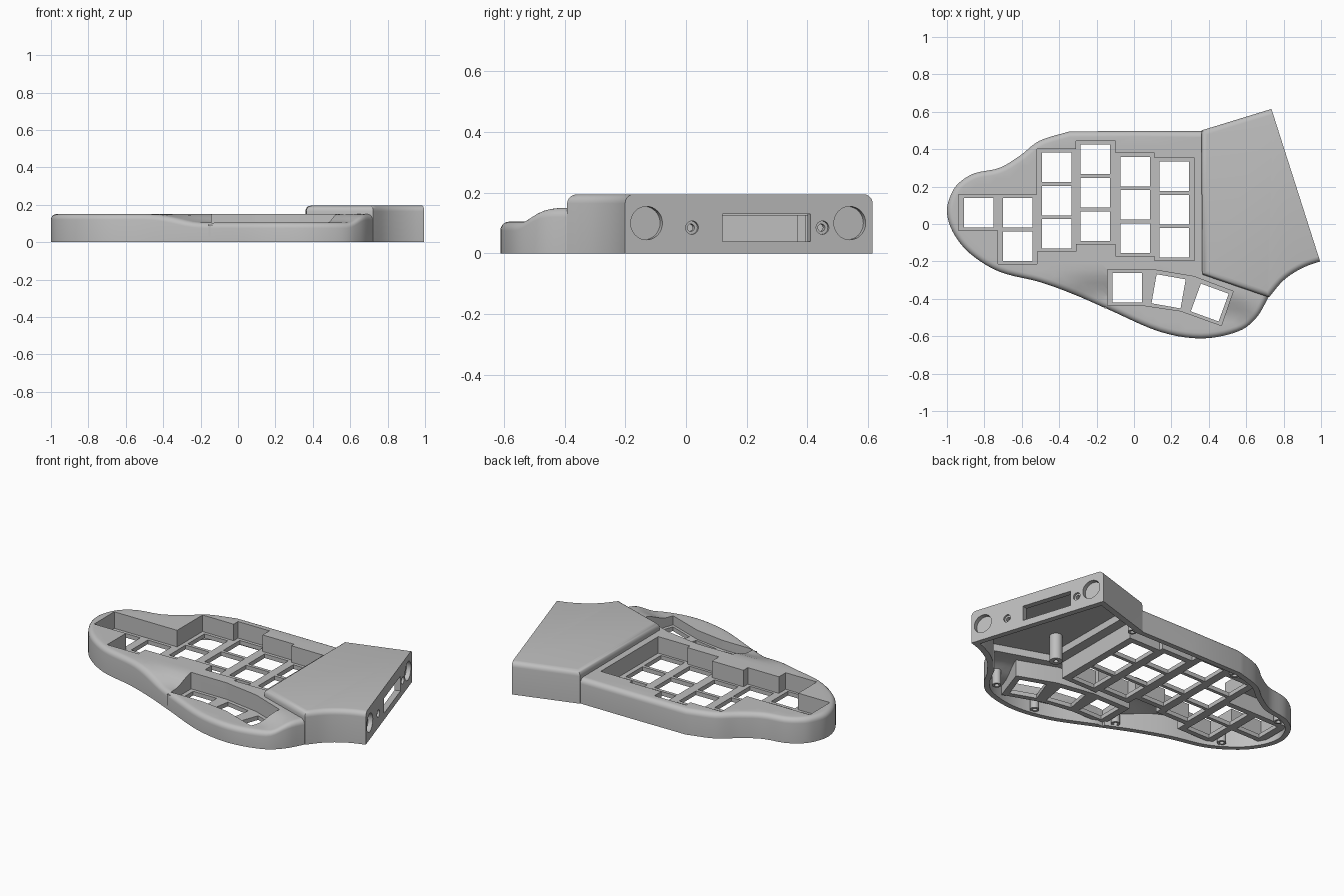
import bpy, bmesh, math
from mathutils import Vector, Matrix
from mathutils.geometry import delaunay_2d_cdt

if "Cube" in bpy.data.objects:
    bpy.data.objects.remove(bpy.data.objects["Cube"])

grey = bpy.data.materials.new("matte_grey")
grey.use_nodes = True
grey.diffuse_color = (0.52, 0.52, 0.52, 1)
grey.node_tree.nodes["Principled BSDF"].inputs["Base Color"].default_value = (0.52, 0.52, 0.52, 1)


def smooth(t):
    t = min(max(t, 0), 1)
    return t * t * (3 - 2 * t)


# Height of the case top: flat, with a scooped thumb area
def case_top(x, y):
    edge = -0.24 - 0.28 * max(0, x - 0.1)
    dip = smooth((x + 0.52) / 0.34) * smooth((0.71 - x) / 0.13) * smooth((edge - y) / 0.16)
    return 0.15 - 0.045 * dip


def new_object(name, bm):
    bmesh.ops.recalc_face_normals(bm, faces=bm.faces)
    mesh = bpy.data.meshes.new(name)
    bm.to_mesh(mesh)
    bm.free()
    mesh.materials.append(grey)
    obj = bpy.data.objects.new(name, mesh)
    bpy.context.collection.objects.link(obj)
    return obj


def curve_points(points, steps):
    """Catmull-Rom curve through the points."""
    p = [Vector(q) for q in points]
    p = [2 * p[0] - p[1]] + p + [2 * p[-1] - p[-2]]
    out = []
    for a, b, c, d in zip(p, p[1:], p[2:], p[3:]):
        for i in range(steps):
            t = i / steps
            out.append(0.5 * (2 * b + (c - a) * t + (2 * a - 5 * b + 4 * c - d) * t * t
                              + (3 * b - a - 3 * c + d) * t ** 3))
    return out + [p[-2]]


def inset(poly, d):
    """Move a clockwise outline inward by d (outward if negative)."""
    out = []
    for i, p in enumerate(poly):
        e1 = (p - poly[i - 1]).normalized()
        e2 = (poly[(i + 1) % len(poly)] - p).normalized()
        n1, n2 = Vector((e1.y, -e1.x)), Vector((e2.y, -e2.x))
        out.append(p + (n1 + n2) * d / max(1 + n1.dot(n2), 0.3))
    return out


def inside(p, poly):
    hit = False
    for a, b in zip(poly, poly[1:] + poly[:1]):
        if (a.y > p.y) != (b.y > p.y):
            if p.x < a.x + (b.x - a.x) * (p.y - a.y) / (b.y - a.y):
                hit = not hit
    return hit


def slab(name, poly, z0, top, radius=0.0, grid=0.0):
    """Closed solid on an outline, with a shaped top and a rounded upper edge."""
    bm = bmesh.new()
    rings = [[bm.verts.new((p.x, p.y, z0)) for p in poly]]
    bm.faces.new(rings[0])
    steps = 5 if radius else 0
    for i in range(steps + 1):
        a = math.pi / 2 * i / steps if steps else math.pi / 2
        line = inset(poly, radius * (1 - math.cos(a)))
        rings.append([bm.verts.new((p.x, p.y, top(p.x, p.y) - radius * (1 - math.sin(a))))
                      for p in line])
    for low, high in zip(rings, rings[1:]):
        for i in range(len(poly)):
            bm.faces.new((low[i - 1], low[i], high[i], high[i - 1]))
    if not grid:
        bm.faces.new(rings[-1])
        return new_object(name, bm)
    # Fill a shaped top with an even net of points
    core = inset(line, 0.015)
    pts = list(line)
    reach = int(1 / grid)
    for i in range(-reach, reach + 1):
        for j in range(-reach, reach + 1):
            q = Vector((i * grid, j * grid))
            if inside(q, core):
                pts.append(q)
    n = len(line)
    co, _, faces, source, _, _ = delaunay_2d_cdt(
        pts, [(i, (i + 1) % n) for i in range(n)], [list(range(n))], 1, 1e-6)
    verts = []
    for c, s in zip(co, source):
        rim = s and min(s) < n
        verts.append(rings[-1][min(s)] if rim else bm.verts.new((c.x, c.y, top(c.x, c.y))))
    for f in faces:
        bm.faces.new([verts[k] for k in f])
    return new_object(name, bm)


def add_box(bm, centre, size, turn=0.0):
    m = Matrix.Translation(centre) @ Matrix.Rotation(turn, 4, "Z") @ Matrix.Diagonal((*size, 1))
    bmesh.ops.create_cube(bm, size=1, matrix=m)


def combine(target, other, operation):
    """Bake a boolean and discard the helper; a second solver backs up the first."""
    other.hide_render = True
    for solver in ("EXACT", "MANIFOLD"):
        mod = target.modifiers.new("cut", "BOOLEAN")
        mod.operation, mod.solver, mod.object = operation, solver, other
        graph = bpy.context.evaluated_depsgraph_get()
        mesh = bpy.data.meshes.new_from_object(target.evaluated_get(graph))
        target.modifiers.remove(mod)
        if len(mesh.polygons) > 12:
            target.data = mesh
            break
    bpy.data.objects.remove(other)


def flat(z):
    return lambda x, y: z


# Outlines, clockwise from above
main_line = curve_points([
    (0.72, -0.39), (0.655, -0.5), (0.555, -0.575), (0.36, -0.612), (0.135, -0.575),
    (-0.13, -0.46), (-0.32, -0.377), (-0.505, -0.31), (-0.72, -0.255), (-0.88, -0.155),
    (-0.97, -0.04), (-1, 0.07), (-0.975, 0.165), (-0.93, 0.225), (-0.85, 0.272),
    (-0.72, 0.3), (-0.61, 0.365), (-0.505, 0.445), (-0.345, 0.495)], 5)
main_line += [Vector(p) for p in [(0, 0.497), (0.37, 0.496), (0.5, 0.49), (0.77, -0.28)]]
east_turn = math.atan2(0.26, 0.815)
outward = Vector((math.cos(east_turn), math.sin(east_turn)))
pod_south = [(0.997, -0.2), (0.93, -0.222), (0.86, -0.257), (0.79, -0.31), (0.722, -0.392)]
pod_corners = [Vector(p) for p in [(0.365, -0.27), (0.36, 0.5), (0.735, 0.615)]]
pod_line = [Vector(p) for p in pod_south] + pod_corners
pod_long = ([pod_line[0] + outward * 0.1] + curve_points(pod_south, 3)
            + pod_corners + [pod_corners[-1] + outward * 0.1])

# Case shell: main body and raised pod, hollow and open underneath
shell = slab("case_shell", main_line, 0, case_top, 0.03, 0.035)
combine(shell, slab("pod", pod_long, 0, flat(0.195), 0.03), "UNION")


def east_point(y, z):
    return Vector((0.995 - 0.319 * (y + 0.2), y, z))


bm = bmesh.new()
add_box(bm, east_point(0.2, 0.1) + outward.to_3d() * 0.2, (0.4, 2, 0.6), east_turn)
combine(shell, new_object("pod_trim", bm), "DIFFERENCE")
combine(shell, slab("main_cavity", inset(main_line, 0.031), -0.1,
                    lambda x, y: case_top(x, y) - 0.025, 0, 0.035), "DIFFERENCE")
combine(shell, slab("pod_cavity", inset(pod_line, 0.035), -0.12, flat(0.168)), "DIFFERENCE")

# Pod end face: round pockets, screw holes and connector slot
bm = bmesh.new()
add_box(bm, east_point(0.265, 0.085), (0.16, 0.305, 0.09), east_turn)
combine(shell, new_object("slot", bm), "DIFFERENCE")
for y, z, r, depth in [(-0.13, 0.1, 0.055, 0.026), (0.54, 0.1, 0.055, 0.026),
                       (0.02, 0.085, 0.022, 0.012), (0.45, 0.085, 0.022, 0.012),
                       (0.02, 0.085, 0.012, 0.06), (0.45, 0.085, 0.012, 0.06)]:
    bm = bmesh.new()
    m = (Matrix.Translation(east_point(y, z)) @ Matrix.Rotation(east_turn, 4, "Z")
         @ Matrix.Rotation(math.pi / 2, 4, "Y"))
    bmesh.ops.create_cone(bm, cap_ends=True, segments=32, radius1=r, radius2=r,
                          depth=2 * depth, matrix=m)
    combine(shell, new_object("end_hole", bm), "DIFFERENCE")

# Key layout: column x, top key y, number of keys
columns = [(-0.83, 0.06, 1), (-0.622, 0.06, 2), (-0.414, 0.303, 3),
           (-0.206, 0.345, 3), (0.006, 0.28, 3), (0.215, 0.255, 3)]
pitch, hole = 0.178, 0.158
upper, lower, main_keys = [], [], []
for i, (x, y, count) in enumerate(columns):
    left = (columns[i - 1][0] + x) / 2 if i else x - 0.108
    right = (columns[i + 1][0] + x) / 2 if i < len(columns) - 1 else x + 0.108
    last = y - pitch * (count - 1)
    # A tiny offset keeps level neighbouring columns from meeting in a zero step
    upper += [Vector((left, y + 0.098 + i * 1e-4)), Vector((right, y + 0.098 + i * 1e-4))]
    lower += [Vector((left, last - 0.095)), Vector((right, last - 0.095))]
    main_keys += [(x, y - pitch * k, 0) for k in range(count)]
key_line = upper + lower[::-1]
thumb_line = [Vector(p) for p in [
    (-0.143, -0.243), (0.093, -0.243), (0.318, -0.28), (0.53, -0.36),
    (0.467, -0.543), (0.25, -0.465), (0.06, -0.437), (-0.143, -0.437)]]
thumb_keys = [(-0.037, -0.342, 0), (0.185, -0.36, -10), (0.405, -0.42, -20)]

# Sunken key wells with perforated floors
for name, line, keys in [("key_well", key_line, main_keys),
                         ("thumb_well", thumb_line, thumb_keys)]:
    combine(shell, slab("opening", line, -0.15, flat(0.4)), "DIFFERENCE")
    outer = inset(line, -0.015)
    if name == "key_well":
        well = slab(name, outer, 0.025, flat(0.137))
    else:
        well = slab(name, outer, 0.025, lambda x, y: case_top(x, y) - 0.013, 0, 0.035)
    combine(well, slab("well_space", line, 0.05, flat(0.4)), "DIFFERENCE")
    bm = bmesh.new()
    for x, y, turn in keys:
        add_box(bm, (x, y, 0.04), (hole, hole, 0.1), math.radians(turn))
    combine(well, new_object("key_holes", bm), "DIFFERENCE")

# Screw bosses under the case and one tall post under the pod
bosses = [(0.385, 0.445), (-0.35, 0.44), (-0.86, 0.205), (-0.77, -0.17),
          (-0.19, -0.385), (0.25, -0.55), (0.58, -0.48), (0.5, -0.07)]
for i, (x, y) in enumerate(bosses):
    post = i == len(bosses) - 1
    r_out, z1 = (0.036, 0.18) if post else (0.025, case_top(x, y) - 0.013)
    bm = bmesh.new()
    profile = [bm.verts.new((x + r, y, z)) for r, z in
               [(0.013, 0.01), (r_out, 0.01), (r_out, z1), (0.013, z1)]]
    edges = [bm.edges.new((profile[k - 1], profile[k])) for k in range(4)]
    bmesh.ops.spin(bm, geom=profile + edges, cent=(x, y, 0), axis=(0, 0, 1),
                   angle=2 * math.pi, steps=24, use_merge=True)
    bmesh.ops.remove_doubles(bm, verts=bm.verts, dist=1e-5)
    new_object("pod_post" if post else f"screw_boss_{i + 1}", bm)

# Soft curves with crisp edges
bpy.ops.object.select_all(action="DESELECT")
for obj in bpy.context.collection.objects:
    if obj.type == "MESH":
        obj.select_set(True)
bpy.context.view_layer.objects.active = shell
bpy.ops.object.shade_smooth_by_angle(angle=math.radians(35))
